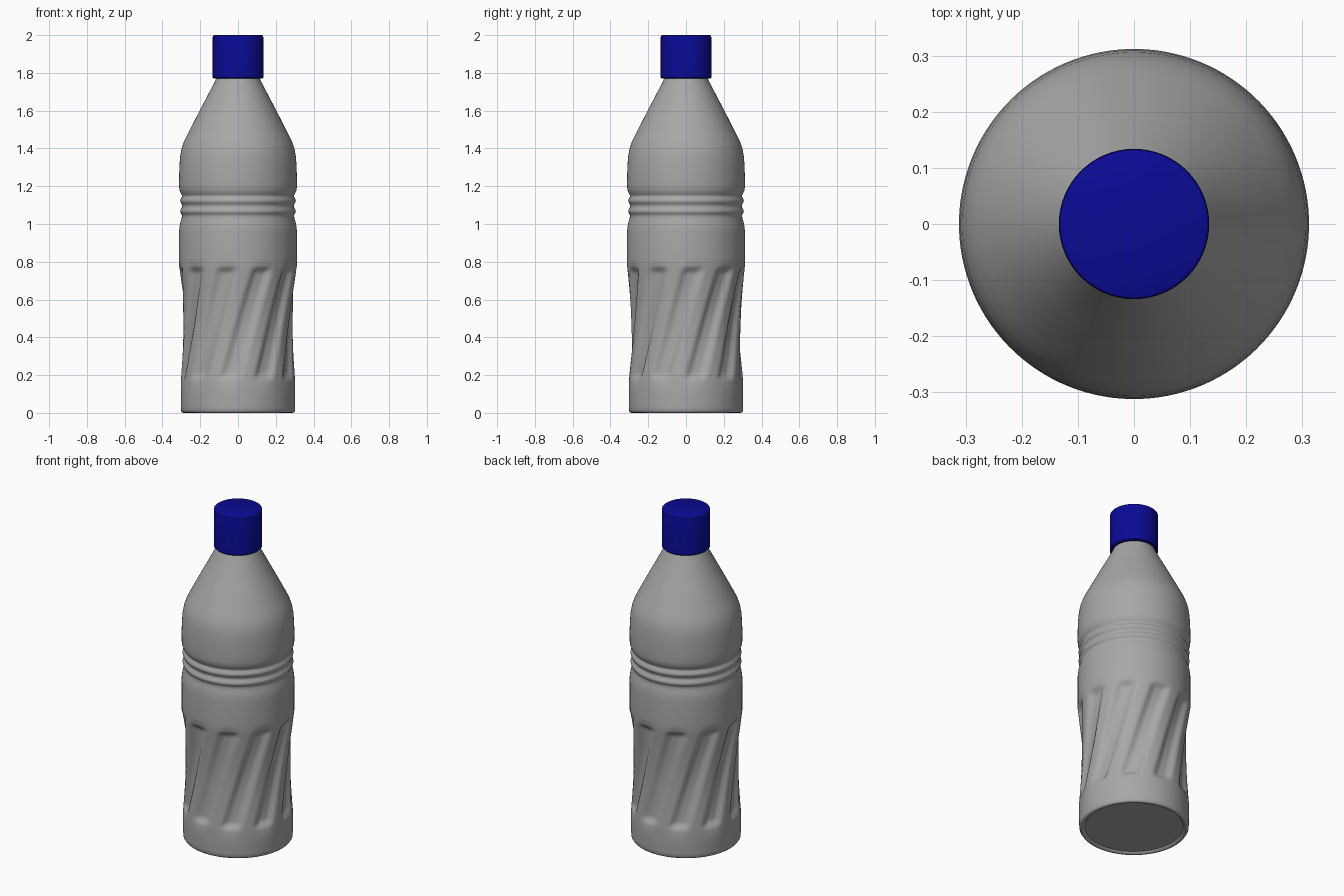
import bpy, bmesh, math

if "Cube" in bpy.data.objects:
    bpy.data.objects.remove(bpy.data.objects["Cube"])

Z0, Z1 = 0.165, 0.78           # height range of the twisted flutes
FLUTES, STEPS = 10, 12         # flutes around, columns per flute


def smooth(t):
    t = max(0.0, min(1.0, t))
    return t * t * (3 - 2 * t)


def lathe(name, profile, segments, color, phase=lambda z: 0.0, dent=lambda z, i: 0.0):
    """Revolve (radius, z) points; phase twists the rings, dent pushes columns inward."""
    bm = bmesh.new()
    rings = []
    for r, z in profile:
        ring = []
        for i in range(segments):
            a = 2 * math.pi * i / segments + phase(z) - math.pi / 2
            rr = r - dent(z, i)
            ring.append(bm.verts.new((rr * math.cos(a), rr * math.sin(a), z)))
        rings.append(ring)
    for lo, hi in zip(rings, rings[1:]):
        for i in range(segments):
            j = (i + 1) % segments
            bm.faces.new((lo[i], lo[j], hi[j], hi[i]))
    bm.faces.new(rings[0][::-1])
    bm.faces.new(rings[-1])
    mesh = bpy.data.meshes.new(name)
    bm.to_mesh(mesh)
    bm.free()
    ob = bpy.data.objects.new(name, mesh)
    bpy.context.collection.objects.link(ob)
    mat = bpy.data.materials.new(name + "_plastic")
    mat.diffuse_color = color
    mat.use_nodes = True
    mat.node_tree.nodes["Principled BSDF"].inputs["Base Color"].default_value = mat.diffuse_color
    mesh.materials.append(mat)
    bpy.ops.object.select_all(action='DESELECT')
    ob.select_set(True)
    bpy.context.view_layer.objects.active = ob
    bpy.ops.object.shade_smooth_by_angle(angle=math.radians(40))
    return ob


def flute_phase(z):
    # flutes lean one full spacing to the right between bottom and top
    t = max(0.0, min(1.0, (z - Z0) / (Z1 - Z0)))
    return math.radians(-10 + 36 * (t - 1))


def flute_dent(z, i):
    k = i % STEPS
    angle = min(k, STEPS - k) * 360 / (FLUTES * STEPS)
    across = smooth((12 - angle) / 7.5)
    ends = smooth((z - Z0) / 0.045) * smooth((Z1 - z) / 0.04)
    return 0.022 * across * ends


# Bottle: recessed base, foot, waisted fluted grip, ribbed band, shoulder and neck
profile = [(0.272, 0.012), (0.280, 0.003), (0.288, 0), (0.297, 0.003), (0.302, 0.011),
           (0.303, 0.03), (0.303, 0.1)]
N = 48
for n in range(N + 1):
    t = n / N
    profile.append((0.303 + 0.009 * t - 0.018 * math.sin(math.pi * t),
                    Z0 + (Z1 - Z0) * t))
profile += [(0.312, 0.82), (0.312, 0.96), (0.310, 0.985), (0.305, 1.01), (0.299, 1.03)]
for n in range(1, 25):         # two ribs between three narrow grooves
    t = n / 24
    profile.append((0.301 - 0.005 * math.cos(4 * math.pi * t), 1.04 + 0.11 * t))
profile += [(0.300, 1.157), (0.305, 1.167), (0.310, 1.180), (0.312, 1.2), (0.312, 1.24),
            (0.310, 1.31), (0.306, 1.36), (0.299, 1.40), (0.287, 1.435),
            (0.270, 1.47), (0.198, 1.61), (0.122, 1.755), (0.116, 1.77), (0.116, 1.9)]
lathe("bottle", profile, FLUTES * STEPS, (0.39, 0.39, 0.39, 1), flute_phase, flute_dent)

# Screw cap
lathe("cap", [(0.129, 1.77), (0.134, 1.775), (0.134, 1.99),
              (0.132, 1.997), (0.126, 2.0)], 64, (0.003, 0.003, 0.3, 1))
